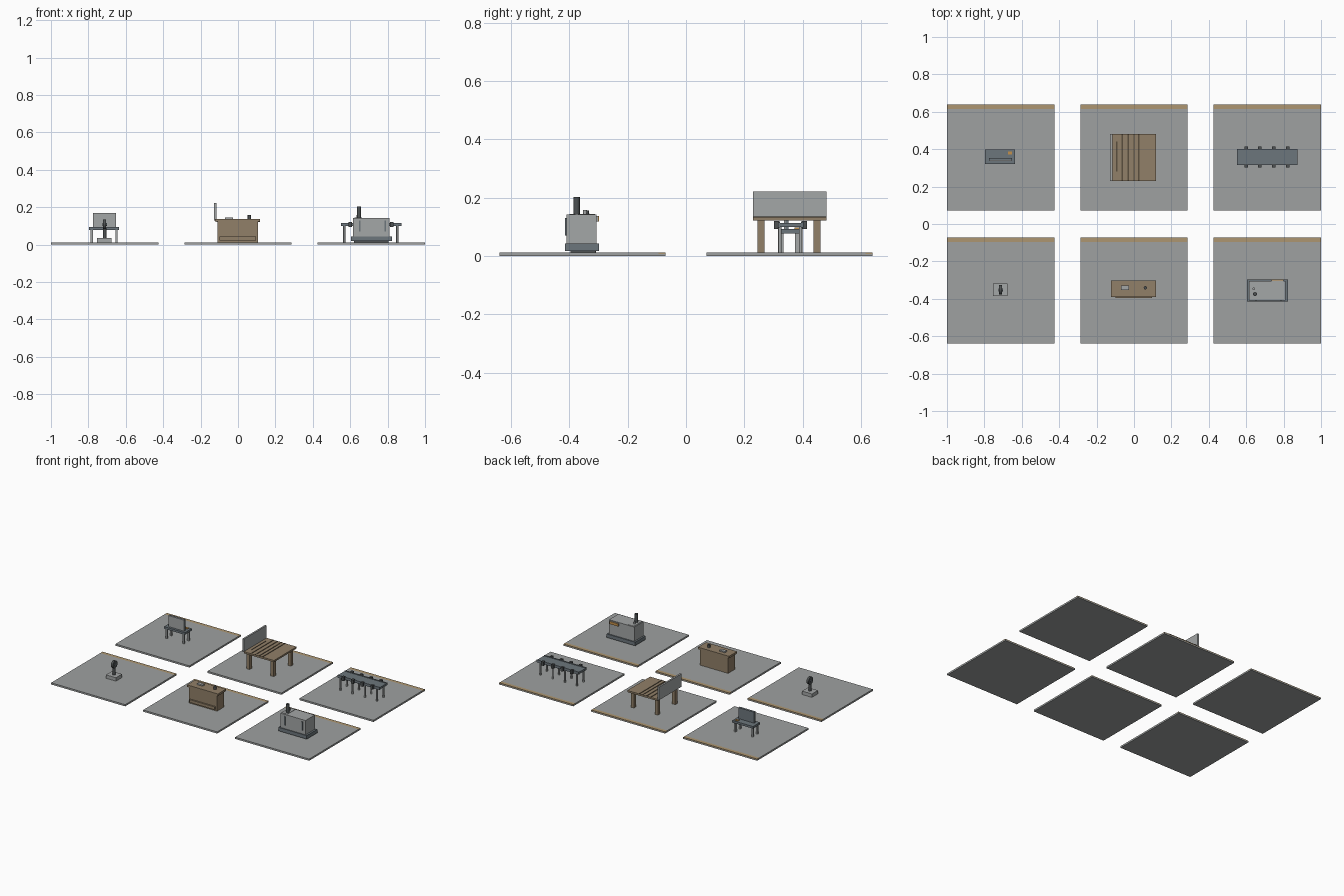
import bpy, math


def mat(name, r, g, b):
    m = bpy.data.materials.new(name)
    m.diffuse_color = (r, g, b, 1)
    return m


GREY = mat("concrete grey", 0.345, 0.358, 0.355)
STEEL = mat("light steel", 0.37, 0.385, 0.385)
BLUE = mat("blue grey", 0.15, 0.18, 0.20)
DARK = mat("dark metal", 0.075, 0.083, 0.085)
WOOD = mat("wood brown", 0.285, 0.215, 0.138)
DWOOD = mat("dark wood", 0.10, 0.075, 0.048)
TAN = mat("tan", 0.42, 0.305, 0.165)
ORANGE = mat("orange", 0.55, 0.28, 0.07)


def box(name, x0, x1, y0, y1, z0, z1, m):
    v = [(x, y, z) for x in (x0, x1) for y in (y0, y1) for z in (z0, z1)]
    f = [(0, 1, 3, 2), (4, 6, 7, 5), (0, 4, 5, 1), (2, 3, 7, 6), (0, 2, 6, 4), (1, 5, 7, 3)]
    me = bpy.data.meshes.new(name)
    me.from_pydata(v, [], f)
    me.materials.append(m)
    o = bpy.data.objects.new(name, me)
    bpy.context.collection.objects.link(o)
    return o


def cyl(name, c, r, h, m, axis="z", n=12):
    rot = {"z": (0, 0, 0), "x": (0, math.pi / 2, 0)}[axis]
    bpy.ops.mesh.primitive_cylinder_add(vertices=n, radius=r, depth=h, location=c, rotation=rot)
    o = bpy.context.object
    o.name = name
    o.data.materials.append(m)
    return o


CX, CY, H, T = 0.7125, 0.3555, 0.2865, 0.012

# six floor tiles, each with a tan strip let into the top of the back edge
for x in (-CX, 0, CX):
    for y in (-CY, CY):
        x0, x1, ys, y1 = x - H + 0.0, x + H, y + H - 0.026, y + H - 0.002
        box("floor_tile", x0, x1, y - H + 0.002, ys, 0, T, GREY)
        box("floor_tile_ledge", x0, x1, ys, y1, 0, 0.007, GREY)
        box("floor_edge_strip", x0, x1, ys, y1, 0.007, T, TAN)

# back left: small console table with upright panel
box("console_top", -0.797, -0.636, 0.32, 0.397, 0.078, 0.093, BLUE)
box("console_panel", -0.775, -0.652, 0.341, 0.352, 0.093, 0.17, BLUE)
box("console_panel_face", -0.775, -0.652, 0.336, 0.341, 0.093, 0.17, STEEL)
box("console_tag", -0.673, -0.652, 0.372, 0.387, 0.093, 0.098, ORANGE)
for x in (-0.782, -0.649):
    for y in (0.328, 0.380):
        box("console_leg", x - 0.006, x + 0.006, y - 0.006, y + 0.006, T, 0.078, STEEL)

# back centre: slatted wooden table with side panel
box("table_top", -0.115, 0.117, 0.23, 0.482, 0.122, 0.134, WOOD)
for x in (-0.062, -0.030, 0.0, 0.026):
    box("table_groove", x - 0.004, x + 0.004, 0.231, 0.481, 0.13, 0.136, DWOOD)
box("table_side_panel", -0.128, -0.116, 0.23, 0.482, 0.130, 0.221, STEEL)
box("table_slot", -0.095, -0.089, 0.28, 0.44, 0.13, 0.136, DWOOD)
for x in (-0.093, 0.093):
    for y in (0.257, 0.449):
        box("table_leg", x - 0.012, x + 0.012, y - 0.012, y + 0.012, T, 0.122, WOOD)

# back right: long rack with four stations on each side
box("rack_deck", 0.55, 0.875, 0.315, 0.402, 0.099, 0.113, BLUE)
for y in (0.315, 0.394):
    box("rack_rail", 0.55, 0.875, y, y + 0.008, 0.098, 0.116, BLUE)
for x in (0.6, 0.673, 0.747, 0.823):
    for y in (0.312, 0.407):
        box("rack_clamp", x - 0.009, x + 0.009, y - 0.011, y + 0.008, 0.093, 0.121, DARK)
for x in (0.568, 0.662, 0.757, 0.852):
    for y in (0.322, 0.393):
        cyl("rack_leg", (x, y, 0.055), 0.006, 0.088, STEEL, n=8)

# front left: pedestal with an upright wheel
box("pedestal_base", -0.753, -0.676, -0.385, -0.318, T, 0.036, STEEL)
cyl("pedestal_post", (-0.713, -0.352, 0.062), 0.010, 0.055, DARK)
cyl("pedestal_wheel", (-0.713, -0.352, 0.108), 0.026, 0.016, DARK, "x", 16)
cyl("pedestal_hub", (-0.713, -0.352, 0.108), 0.008, 0.024, BLUE, "x", 10)

# front centre: wooden counter
box("counter_body", -0.11, 0.108, -0.386, -0.308, T, 0.123, WOOD)
box("counter_top", -0.122, 0.118, -0.391, -0.302, 0.123, 0.137, WOOD)
box("counter_rail", -0.098, 0.096, -0.396, -0.386, 0.022, 0.042, WOOD)
box("counter_pad", -0.07, -0.028, -0.352, -0.33, 0.137, 0.146, STEEL)
cyl("counter_cup", (0.061, -0.341, 0.147), 0.009, 0.02, DARK)

# front right: machine with chimney
box("machine_foot", 0.62, 0.805, -0.395, -0.31, T, 0.02, DARK)
box("machine_base", 0.603, 0.823, -0.415, -0.298, 0.018, 0.043, BLUE)
box("machine_body", 0.615, 0.81, -0.409, -0.306, 0.043, 0.143, STEEL)
box("machine_slot", 0.622, 0.662, -0.40, -0.312, 0.143, 0.145, STEEL)
cyl("machine_chimney", (0.647, -0.375, 0.173), 0.011, 0.06, DARK)
cyl("machine_valve", (0.64, -0.346, 0.15), 0.007, 0.017, STEEL, n=10)
for x in (0.652, 0.787):
    box("machine_handle", x - 0.004, x + 0.004, -0.415, -0.409, 0.07, 0.13, BLUE)
box("machine_tag_mount", 0.735, 0.8, -0.306, -0.301, 0.118, 0.137, STEEL)
box("machine_tag", 0.735, 0.8, -0.301, -0.298, 0.118, 0.137, ORANGE)

# keep round parts smooth with crisp rims
for o in bpy.data.objects:
    if len(o.data.vertices) > 8:
        bpy.ops.object.select_all(action="DESELECT")
        o.select_set(True)
        bpy.context.view_layer.objects.active = o
        bpy.ops.object.shade_smooth_by_angle(angle=math.radians(50))
